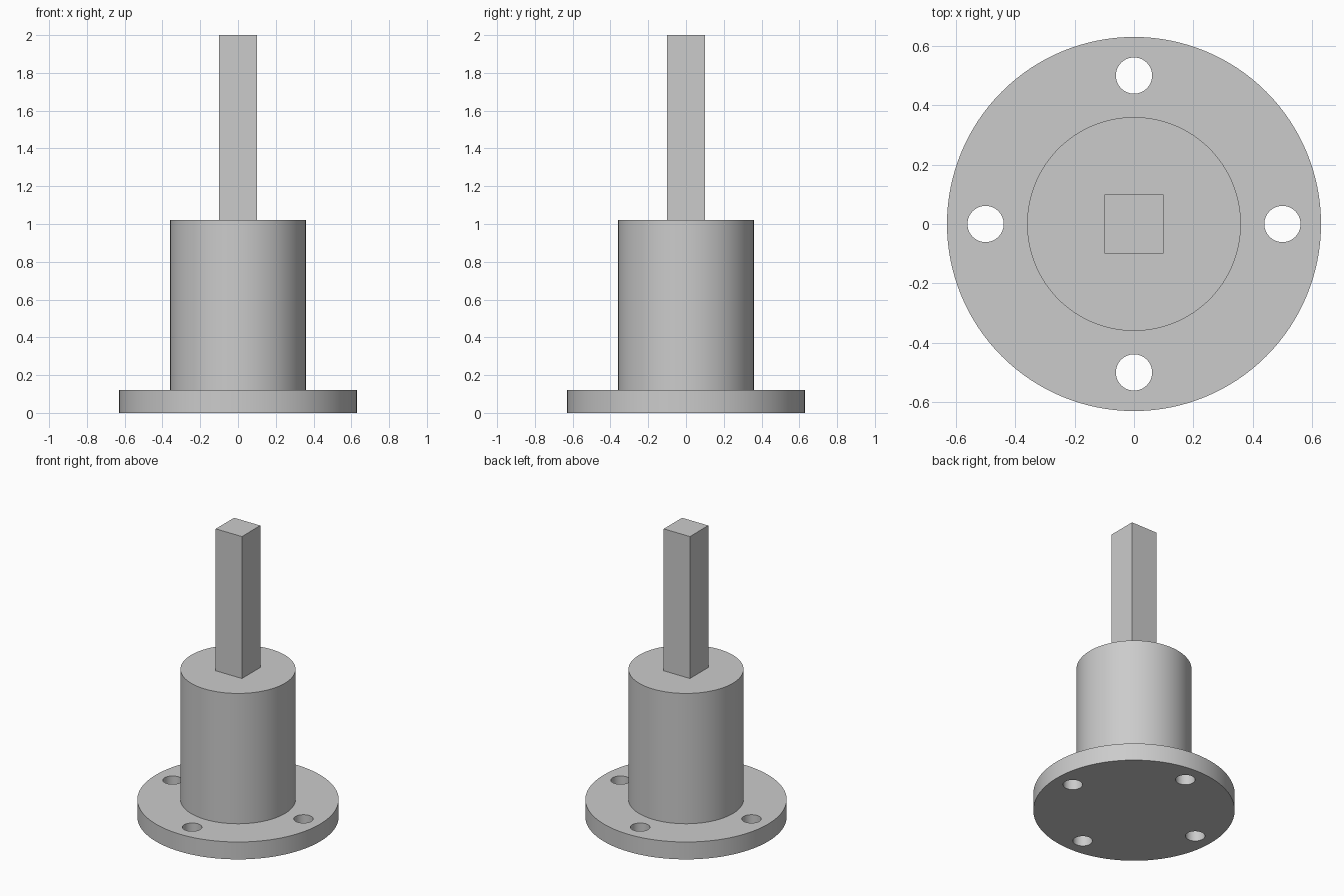
import bpy
from math import cos, sin, pi, radians

cube = bpy.data.objects.get("Cube")
if cube:
    bpy.data.objects.remove(cube, do_unlink=True)

# Single grey material
COLOUR = (0.6, 0.6, 0.6, 1)
grey = bpy.data.materials.new("plain grey")
grey.use_nodes = True
grey.diffuse_color = COLOUR
grey.node_tree.nodes["Principled BSDF"].inputs["Base Color"].default_value = COLOUR


def cylinder(name, radius, bottom, top, x=0, y=0, sides=128):
    bpy.ops.mesh.primitive_cylinder_add(vertices=sides, radius=radius, depth=top - bottom,
                                        location=(x, y, (bottom + top) / 2))
    part = bpy.context.object
    part.name = name
    part.data.materials.append(grey)
    return part


def smooth(part):
    bpy.ops.object.select_all(action='DESELECT')
    part.select_set(True)
    bpy.context.view_layer.objects.active = part
    bpy.ops.object.shade_smooth_by_angle(angle=radians(30))


# Round flange with four bolt holes
flange = cylinder("flange", 0.63, 0, 0.12)
for i in range(4):
    angle = i * pi / 2
    cutter = cylinder("bolt_hole_cutter", 0.061, -0.1, 0.3,
                      0.5 * cos(angle), 0.5 * sin(angle), 64)
    cutter.hide_render = True
    cutter.hide_viewport = True
    hole = flange.modifiers.new("bolt_hole", 'BOOLEAN')
    hole.operation = 'DIFFERENCE'
    hole.solver = 'EXACT'
    hole.object = cutter

# Apply the holes so the rims shade cleanly
bpy.ops.object.select_all(action='DESELECT')
flange.select_set(True)
bpy.context.view_layer.objects.active = flange
for modifier in list(flange.modifiers):
    cutter = modifier.object
    bpy.ops.object.modifier_apply(modifier=modifier.name)
    bpy.data.objects.remove(cutter, do_unlink=True)
smooth(flange)

# Cylindrical body standing on the flange
smooth(cylinder("body", 0.36, 0.12, 1.02))

# Square shaft
bpy.ops.mesh.primitive_cube_add(size=1, location=(0, 0, 1.51))
shaft = bpy.context.object
shaft.name = "square_shaft"
shaft.scale = (0.2, 0.2, 0.98)
bpy.ops.object.transform_apply(location=False, rotation=False, scale=True)
shaft.data.materials.append(grey)
